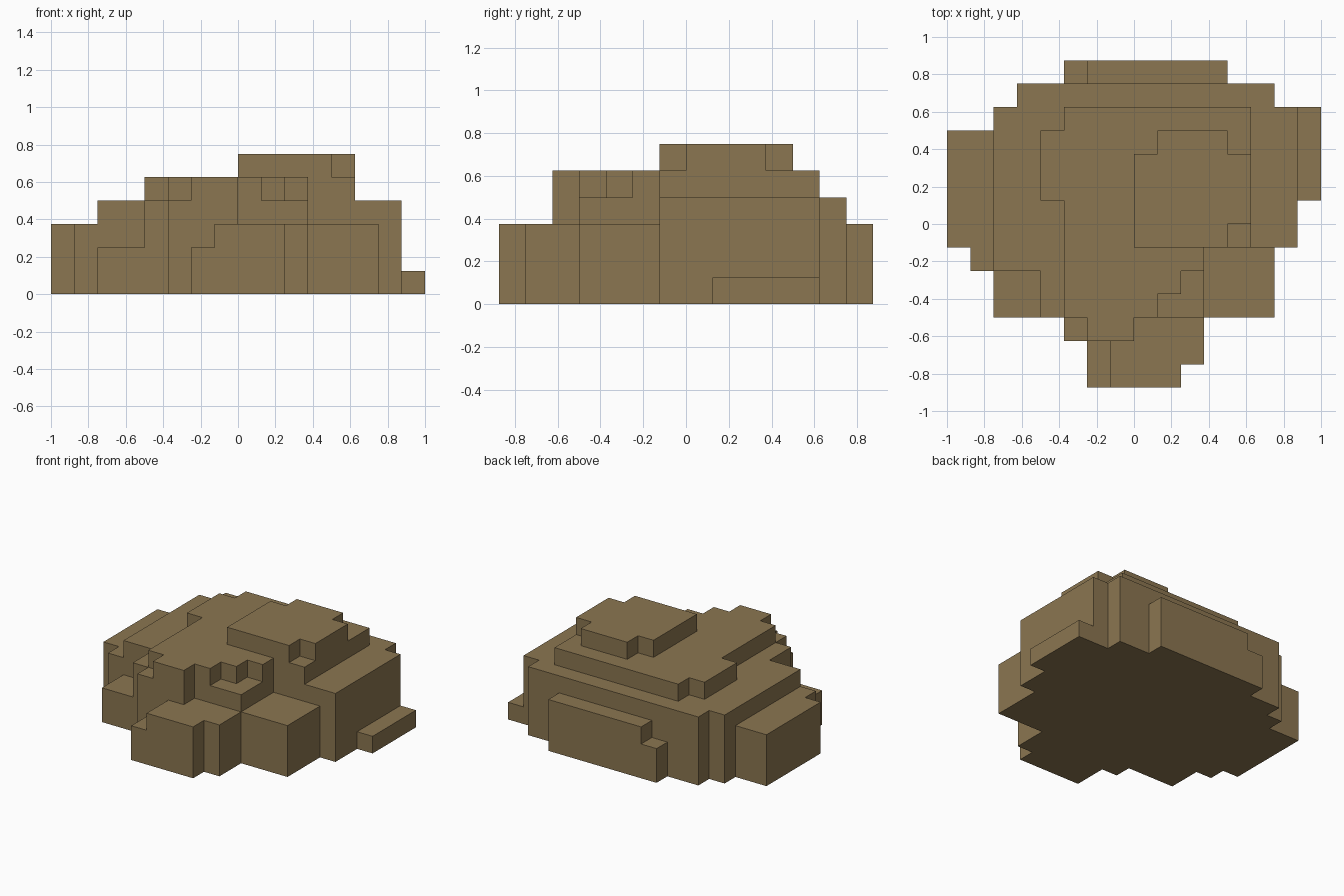
import bpy
import bmesh
from math import radians

default_cube = bpy.data.objects.get("Cube")
if default_cube:
    bpy.data.objects.remove(default_cube, do_unlink=True)

UNIT = 0.125  # edge length of one block

# Terraces of the mound: height in blocks, then footprints (x0, x1, y0, y1)
TERRACES = {
    "side_slab": (1, [(7, 8, 1, 5)]),
    "low_steps": (2, [(-3, -2, 6, 7), (-6, -4, -4, -2), (-2, -1, -7, -5)]),
    "back_ledge": (3, [(-2, 4, 6, 7)]),
    "right_shelf": (3, [(-8, -6, -1, 4), (-7, -6, -2, -1)]),
    "front_blocks": (3, [(3, 6, -4, -1), (0, 3, -5, -4),
                         (-1, 3, -6, -5), (-1, 2, -7, -6)]),
    "main_body": (4, [(-5, 6, 5, 6), (-6, 7, -1, 5), (-6, 3, -2, -1),
                      (-4, 3, -4, -2), (-3, -2, -5, -4)]),
    "upper_terrace": (5, [(-3, 5, 4, 5), (-4, 5, 1, 4), (-3, 5, -1, 1),
                          (-3, 3, -2, -1), (-3, 2, -3, -2),
                          (-3, 1, -4, -3), (-2, 0, -5, -4)]),
    "summit": (6, [(0, 5, 0, 3), (1, 4, 3, 4), (0, 4, -1, 0)]),
}

# Stack the terraces into one height per grid cell
heights = {}
for level, footprints in TERRACES.values():
    for x0, x1, y0, y1 in footprints:
        for x in range(x0, x1):
            for y in range(y0, y1):
                heights[x, y] = max(level, heights.get((x, y), 0))

bm = bmesh.new()


def quad(*corners):
    bm.faces.new([bm.verts.new([c * UNIT for c in p]) for p in corners])


def wall(a, b, low, high):
    """Upright block faces over the ground edge a-b."""
    for z in range(low, high):
        quad((*a, z), (*b, z), (*b, z + 1), (*a, z + 1))


# Tops, underside and only the exposed walls, so the skin is closed
for (x, y), h in heights.items():
    ring = [(x, y), (x + 1, y), (x + 1, y + 1), (x, y + 1)]
    quad(*[(*p, h) for p in ring])
    quad(*[(*p, 0) for p in reversed(ring)])
    neighbours = [(x, y - 1), (x + 1, y), (x, y + 1), (x - 1, y)]
    for i, cell in enumerate(neighbours):
        wall(ring[i], ring[(i + 1) % 4], heights.get(cell, 0), h)

# Weld the blocks and merge flat regions
bmesh.ops.remove_doubles(bm, verts=bm.verts, dist=UNIT / 100)
bmesh.ops.dissolve_limit(bm, angle_limit=radians(1),
                         verts=bm.verts, edges=bm.edges)

mesh = bpy.data.meshes.new("stepped_mound")
bm.to_mesh(mesh)
bm.free()

# Earth colour
earth = bpy.data.materials.new("earth_brown")
earth.use_nodes = True
colour = (0.258, 0.181, 0.082, 1)
earth.diffuse_color = colour
earth.node_tree.nodes["Principled BSDF"].inputs["Base Color"].default_value = colour
mesh.materials.append(earth)

mound = bpy.data.objects.new("stepped_mound", mesh)
bpy.context.collection.objects.link(mound)
